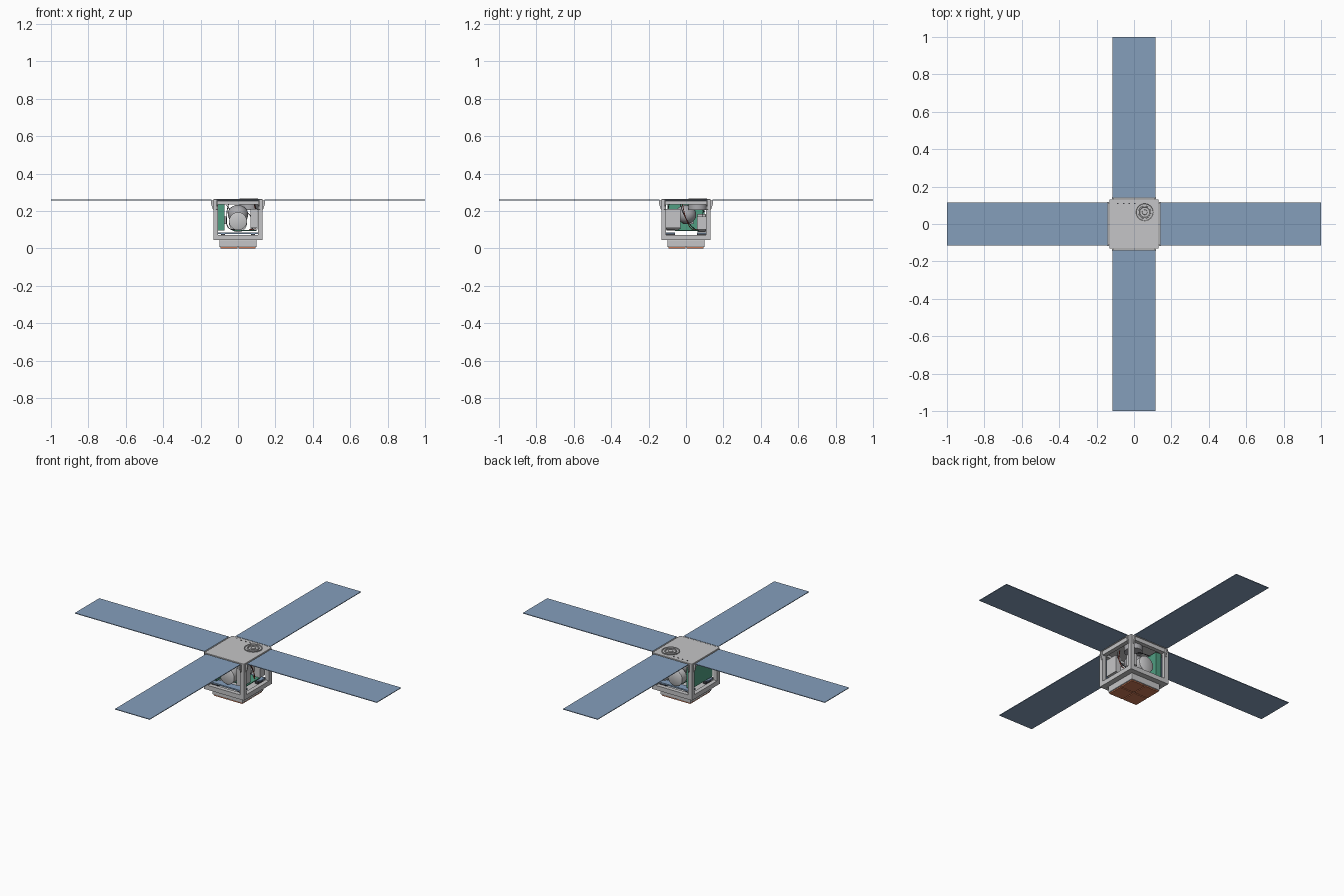
import bpy, bmesh, math
from mathutils import Vector

if "Cube" in bpy.data.objects:
    bpy.data.objects.remove(bpy.data.objects["Cube"])

def mat(name, r, g, b):
    m = bpy.data.materials.new(name)
    m.diffuse_color = (r, g, b, 1)
    m.use_nodes = True
    m.node_tree.nodes["Principled BSDF"].inputs["Base Color"].default_value = m.diffuse_color
    return m

GREY = mat("light grey metal", 0.56, 0.56, 0.57)
MID = mat("mid grey metal", 0.40, 0.40, 0.42)
BLUE = mat("solar blue", 0.235, 0.345, 0.50)
COPPER = mat("copper", 0.60, 0.19, 0.09)
GREEN = mat("circuit green", 0.08, 0.34, 0.22)
DARK = mat("dark grey", 0.05, 0.05, 0.06)
RED = mat("wire red", 0.55, 0.08, 0.05)

def finish(name, bm, m):
    me = bpy.data.meshes.new(name)
    bm.to_mesh(me)
    bm.free()
    me.materials.append(m)
    o = bpy.data.objects.new(name, me)
    bpy.context.collection.objects.link(o)
    return o

def box(name, x0, x1, y0, y1, z0, z1, m, bevel=0):
    bm = bmesh.new()
    bmesh.ops.create_cube(bm, size=1)
    for v in bm.verts:
        v.co = Vector(((x0 + x1) / 2 + v.co.x * (x1 - x0),
                       (y0 + y1) / 2 + v.co.y * (y1 - y0),
                       (z0 + z1) / 2 + v.co.z * (z1 - z0)))
    o = finish(name, bm, m)
    if bevel:
        b = o.modifiers.new("bevel", 'BEVEL')
        b.width, b.segments = bevel, 2
    return o

def lathe(name, profile, loc, axis, m, n=40):
    """Spin (radius, height) pairs around an axis."""
    bm = bmesh.new()
    q = Vector((0, 0, 1)).rotation_difference(Vector(axis))
    rings = []
    for r, h in profile:
        rings.append([bm.verts.new(Vector(loc) + q @ Vector((
            r * math.cos(2 * math.pi * i / n), r * math.sin(2 * math.pi * i / n), h)))
            for i in range(n)])
    for a, b in zip(rings, rings[1:]):
        for i in range(n):
            j = (i + 1) % n
            bm.faces.new((a[i], a[j], b[j], b[i]))
    bm.faces.new(rings[0][::-1])
    bm.faces.new(rings[-1])
    o = finish(name, bm, m)
    bpy.context.view_layer.objects.active = o
    o.select_set(True)
    bpy.ops.object.shade_smooth_by_angle(angle=math.radians(35))
    o.select_set(False)
    return o

def wire(name, pts, m):
    c = bpy.data.curves.new(name, 'CURVE')
    c.dimensions = '3D'
    c.bevel_depth, c.bevel_resolution = 0.0022, 2
    s = c.splines.new('BEZIER')
    s.bezier_points.add(len(pts) - 1)
    for p, co in zip(s.bezier_points, pts):
        p.co = co
        p.handle_left_type = p.handle_right_type = 'AUTO'
    c.materials.append(m)
    bpy.context.collection.objects.link(bpy.data.objects.new(name, c))

W = 0.132
# Open cube frame: top plate, posts, base ring and upper rails
box("top_plate", -W, W, -W, W, 0.25, 0.263, GREY, 0.002)
for sx in (-1, 1):
    for sy in (-1, 1):
        xs, ys = sorted((sx * W, sx * 0.107)), sorted((sy * W, sy * 0.107))
        box("corner_post", *xs, *ys, 0.045, 0.252, GREY)
for s in (-1, 1):
    a, b = sorted((s * W, s * 0.107))
    for z0, z1 in ((0.045, 0.072), (0.235, 0.251)):
        box("frame_rail_x", -0.107, 0.107, a, b, z0, z1, GREY)
        box("frame_rail_y", a, b, -0.107, 0.107, z0, z1, GREY)
box("base_plate", -0.11, 0.11, -0.11, 0.11, 0.046, 0.058, GREY)

# Payload box with a grooved copper underside
box("payload_box", -0.1, 0.1, -0.1, 0.1, 0.007, 0.047, GREY, 0.005)
for i in (-1, 1):
    a, b = sorted((i * 0.003, i * 0.094))
    box("copper_plate", a, b, -0.094, -0.003, 0.0, 0.008, COPPER)
    box("copper_plate", a, b, 0.003, 0.094, 0.0, 0.008, COPPER)

# Four solar wings with hinge brackets
bracket = [(0.131, 0.208), (0.136, 0.212), (0.143, 0.235), (0.144, 0.257), (0.131, 0.257)]
for k in range(4):
    ang = k * math.pi / 2
    wing = box("solar_wing", 0.141, 1.0, -0.115, 0.115, 0.257, 0.261, BLUE)
    wing.rotation_euler.z = ang
    pin = lathe("hinge_pin", [(0.003, -0.115), (0.003, 0.115)], (0.139, 0, 0.257), (0, 1, 0), GREY, 12)
    pin.rotation_euler.z = ang
    for y in (-0.117, 0.109):
        bm = bmesh.new()
        f = bm.faces.new([bm.verts.new((x, y, z)) for x, z in bracket])
        r = bmesh.ops.extrude_face_region(bm, geom=[f])
        for v in r["geom"]:
            if isinstance(v, bmesh.types.BMVert):
                v.co.y += 0.008
        bmesh.ops.recalc_face_normals(bm, faces=bm.faces)
        finish("hinge_bracket", bm, GREY).rotation_euler.z = ang

# Round port in the top plate, with its barrel below
lathe("port_barrel", [(0.05, 0.205), (0.05, 0.252)], (0.057, 0.063, 0), (0, 0, 1), MID)
lathe("port_rings", [(0.05, 0.26), (0.05, 0.268), (0.046, 0.268), (0.044, 0.264),
                     (0.034, 0.264), (0.033, 0.268), (0.028, 0.268), (0.026, 0.264),
                     (0.014, 0.264), (0.013, 0.268), (0.008, 0.268)],
      (0.057, 0.063, 0), (0, 0, 1), GREY)
for i in range(4):
    box("top_pad", -0.09 + i * 0.03, -0.082 + i * 0.03, 0.108, 0.112, 0.262, 0.265, DARK)

# Circuit boards
box("main_board", -0.106, -0.072, -0.1, 0.1, 0.095, 0.238, GREEN)
box("board_connector", -0.073, -0.06, -0.02, 0.04, 0.13, 0.17, MID)
box("lower_board", -0.03, 0.1, -0.06, 0.07, 0.094, 0.099, GREEN)

# Inner deck and mounting strips
for s in (-1, 1):
    a, b = sorted((s * 0.106, s * 0.06))
    box("deck_strip", -0.106, 0.106, a, b, 0.076, 0.084, BLUE)
    for x in (-0.08, 0.08):
        box("deck_foot", x - 0.01, x + 0.01, a, b, 0.056, 0.078, DARK)

# Reaction wheels and central tank
lathe("front_wheel", [(0.04, -0.108), (0.048, -0.104), (0.048, -0.045), (0.04, -0.03)],
      (0, 0, 0.145), (0, 1, 0), GREY)
lathe("rear_wheel", [(0.048, 0.062), (0.048, 0.104), (0.042, 0.108)],
      (0.0, 0, 0.135), (0, 1, 0), GREY)
tank = [(0.055 * math.cos(t), 0.05 * math.sin(t))
        for t in [math.radians(-80 + 16 * i) for i in range(11)]]
lathe("central_tank", tank, (0, 0, 0.182), (0.15, 0.2, 1), MID)
box("front_module", 0.066, 0.104, -0.108, -0.03, 0.11, 0.212, GREY)
box("rear_module", 0.066, 0.104, 0.06, 0.106, 0.1, 0.17, GREY)

# Wiring loops
wire("black_wire", [(0.09, -0.03, 0.235), (0.1, -0.015, 0.19), (0.095, 0.02, 0.13), (0.07, 0.05, 0.1)], DARK)
wire("black_wire", [(-0.05, -0.09, 0.24), (-0.06, -0.1, 0.18), (-0.05, -0.08, 0.11), (0, -0.05, 0.1)], DARK)
wire("red_wire", [(0.085, -0.02, 0.24), (0.103, 0.0, 0.16), (0.09, 0.03, 0.105), (0.06, 0.06, 0.1)], RED)
wire("black_wire", [(-0.06, 0.05, 0.23), (-0.03, 0.095, 0.2), (0.05, 0.09, 0.19), (0.08, 0.09, 0.15)], DARK)
